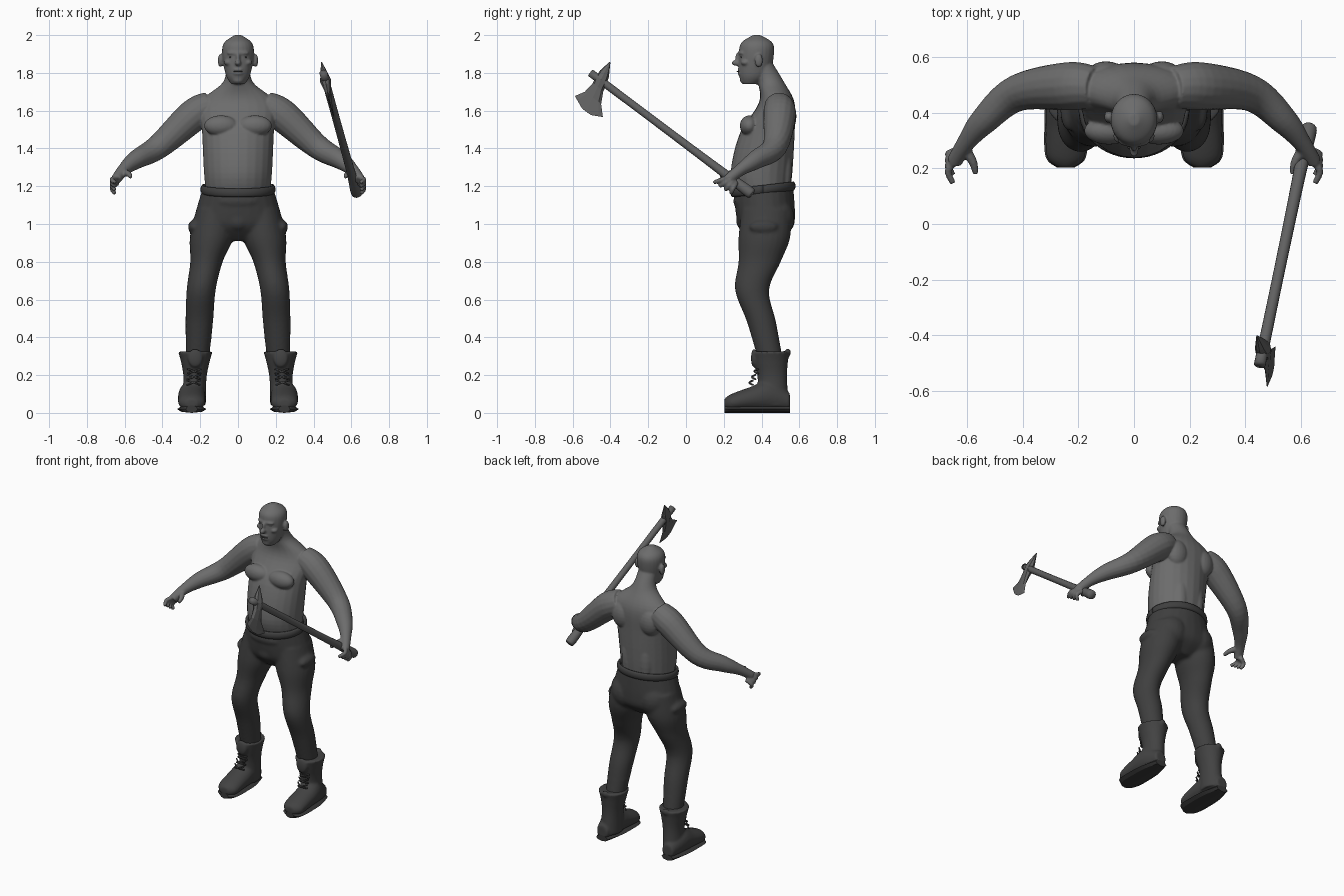
import bpy, bmesh
from math import cos, sin, pi
from mathutils import Vector, Matrix

default_cube = bpy.data.objects.get("Cube")
if default_cube:
    bpy.data.objects.remove(default_cube)

RIGHTWARD, UPWARD = Vector((1, 0, 0)), Vector((0, 0, 1))


def make_material(name, grey):
    material = bpy.data.materials.new(name)
    material.use_nodes = True
    colour = (grey, grey, grey, 1)
    material.diffuse_color = colour
    material.node_tree.nodes["Principled BSDF"].inputs["Base Color"].default_value = colour
    return material


skin = make_material("skin", .15)
dark_skin = make_material("dark skin", .05)
cloth = make_material("trouser cloth", .05)
leather = make_material("boot leather", .055)
rubber = make_material("sole rubber", .04)
wood = make_material("handle wood", .12)
steel = make_material("axe steel", .12)


def smooth_rows(rows, steps=6):
    """Insert rows along a smooth curve through the given rows."""
    rows = [Vector(row) for row in rows]
    result = []
    for i, (start, end) in enumerate(zip(rows, rows[1:])):
        before, after = rows[max(i - 1, 0)], rows[min(i + 2, len(rows) - 1)]
        leave, arrive = (end - before) / 2, (after - start) / 2
        for step in range(steps):
            t = step / steps
            ease = t * t * (3 - 2 * t)
            result.append(start.lerp(end, ease) + leave * t * (1 - t) ** 2 - arrive * t * t * (1 - t))
    return result + [rows[-1]]


def loft(part, sections, sides=24):
    """Skin elliptical rings, each given as centre and two half axes."""
    angles = [2 * pi * side / sides for side in range(sides)]
    rings = [[part.verts.new(centre + across * cos(angle) + along * sin(angle)) for angle in angles]
             for centre, across, along in sections]
    for lower, upper in zip(rings, rings[1:]):
        for side in range(sides):
            part.faces.new((lower[side - 1], lower[side], upper[side], upper[side - 1]))
    part.faces.new(rings[0])
    part.faces.new(rings[-1])


def stack(part, rows, mirror=1):
    """Level rings with rows of x, y, z, half width and half depth."""
    loft(part, [(Vector((mirror * x, y, z)), RIGHTWARD * width, Vector((0, depth, 0)))
                for x, y, z, width, depth in smooth_rows(rows)])


def tube(part, rows, mirror=1, sides=16):
    """Round limb with rows of x, y, z and radius."""
    rows = smooth_rows(rows)
    centres = [Vector((mirror * row[0], row[1], row[2])) for row in rows]
    sections = []
    for i, (centre, row) in enumerate(zip(centres, rows)):
        direction = centres[min(i + 1, len(rows) - 1)] - centres[max(i - 1, 0)]
        across = direction.cross(UPWARD).normalized()
        along = direction.cross(across).normalized()
        sections.append((centre, across * row[3], along * row[3]))
    loft(part, sections, sides)


def ball(part, centre, size):
    placement = Matrix.Translation(centre) @ Matrix.Diagonal((*size, 1))
    bmesh.ops.create_uvsphere(part, u_segments=20, v_segments=12, radius=1, matrix=placement)


def finish(part, name, material, voxel=None, smooth=True):
    """Make the object; a voxel size fuses its overlapping pieces."""
    bmesh.ops.recalc_face_normals(part, faces=part.faces)
    for face in part.faces:
        face.smooth = smooth
    mesh = bpy.data.meshes.new(name)
    part.to_mesh(mesh)
    part.free()
    mesh.materials.append(material)
    thing = bpy.data.objects.new(name, mesh)
    bpy.context.collection.objects.link(thing)
    if voxel:
        fuse = thing.modifiers.new("fuse", "REMESH")
        fuse.mode = "VOXEL"
        fuse.voxel_size = voxel
        fuse.use_smooth_shade = True
        relax = thing.modifiers.new("relax", "SMOOTH")
        relax.iterations = 4


# Torso and neck
body = bmesh.new()
stack(body, [(0, .41, 1.13, .165, .135), (0, .4, 1.27, .18, .163), (0, .43, 1.48, .19, .145),
             (0, .48, 1.64, .2, .095), (0, .45, 1.75, .08, .07), (0, .4, 1.85, .06, .06)])

# Head with nose, brow, lips and chin
stack(body, [(0, .34, 1.74, .035, .04), (0, .36, 1.79, .065, .08), (0, .373, 1.9, .084, .093),
             (0, .375, 1.96, .073, .082), (0, .375, 2, .018, .02)])
ball(body, centre=(0, .27, 1.853), size=(.017, .03, .016))
ball(body, centre=(0, .28, 1.88), size=(.012, .02, .03))
ball(body, centre=(0, .3, 1.905), size=(.06, .025, .014))
for lip_height in (1.797, 1.817):
    ball(body, centre=(0, .287, lip_height), size=(.028, .016, .008))
ball(body, centre=(0, .305, 1.763), size=(.03, .02, .02))

shoulder_to_palm = [(.14, .49, 1.63, .075), (.235, .495, 1.575, .087), (.42, .47, 1.41, .066),
                    (.54, .37, 1.34, .05), (.605, .29, 1.288, .033), (.645, .225, 1.237, .028)]
for mirror in (-1, 1):
    # Ears, cheeks, chest and shoulder blades
    ball(body, centre=(mirror * .093, .385, 1.865), size=(.014, .022, .036))
    ball(body, centre=(mirror * .05, .315, 1.855), size=(.025, .025, .017))
    ball(body, centre=(mirror * .09, .335, 1.52), size=(.09, .05, .055))
    ball(body, centre=(mirror * .1, .53, 1.57), size=(.075, .055, .09))
    ball(body, centre=(mirror * .06, .52, 1.3), size=(.05, .04, .16))

    # Arm, fanned fingers and thumb
    tube(body, shoulder_to_palm, mirror)
    for finger in range(4):
        spread = finger / 3
        knuckle = Vector((.635, .235, 1.25)).lerp(Vector((.635, .265, 1.22)), spread)
        fingertip = Vector((.65, .147, 1.22)).lerp(Vector((.65, .237, 1.16)), spread)
        bend = knuckle.lerp(fingertip, .5) + RIGHTWARD * .025
        tube(body, [(*knuckle, .014), (*bend, .013), (*fingertip, .011)], mirror)
    tube(body, [(.61, .275, 1.275, .02), (.58, .225, 1.265, .016), (.568, .18, 1.25, .011)], mirror)
finish(body, "upper_body", skin, voxel=.006)

# Eyes and mouth line
face_details = bmesh.new()
for mirror in (-1, 1):
    ball(face_details, centre=(mirror * .034, .297, 1.883), size=(.014, .009, .005))
ball(face_details, centre=(0, .277, 1.807), size=(.026, .01, .003))
finish(face_details, "eyes_and_mouth", dark_skin)

# Trousers: hips and sagging front
trousers = bmesh.new()
stack(trousers, [(0, .41, 1.195, .186, .158), (0, .42, 1.06, .225, .157),
                 (0, .425, .98, .235, .14), (0, .42, .91, .1, .07)])
ball(trousers, centre=(0, .3, 1.12), size=(.12, .05, .045))
ball(trousers, centre=(0, .315, 1.02), size=(.07, .05, .06))
for mirror in (-1, 1):
    # Leg, seat, pocket bulge and creases below the knee
    stack(trousers, [(.12, .425, 1.08, .1, .13), (.14, .415, .93, .115, .137),
                     (.167, .39, .8, .086, .112), (.195, .35, .65, .077, .09),
                     (.205, .4, .48, .073, .077), (.215, .45, .27, .06, .065)], mirror)
    ball(trousers, centre=(mirror * .1, .475, 1.03), size=(.105, .1, .11))
    ball(trousers, centre=(mirror * .235, .41, .985), size=(.03, .075, .035))
    for crease in range(4):
        middle = Vector((.2, .345, .61)).lerp(Vector((.207, .43, .4)), crease / 3)
        ball(trousers, centre=(mirror * middle.x, middle.y, middle.z), size=(.07, .05, .016))
finish(trousers, "trousers", cloth, voxel=.01)

# Rolled waistband that dips at the front
waistband = bmesh.new()
rings = []
for step in range(49):
    angle = 2 * pi * step / 48
    outward = Vector((cos(angle), sin(angle), 0))
    centre = Vector((.187 * outward.x, .408 + .16 * outward.y, 1.183 + .018 * outward.y))
    rings.append((centre, outward * .012, UPWARD * .024))
loft(waistband, rings, sides=10)
finish(waistband, "waistband", cloth)

# Boots: flared shaft, foot, loose tongue and rear pull
foot = smooth_rows([(.203, .05, .03, .025), (.24, .055, .068, .045), (.34, .075, .073, .062),
                    (.44, .09, .068, .08), (.55, .06, .04, .045)])
for mirror, side in ((1, "left"), (-1, "right")):
    boot = bmesh.new()
    stack(boot, [(.235, .46, .04, .065, .085), (.228, .457, .18, .061, .078),
                 (.226, .45, .27, .076, .09), (.226, .45, .325, .092, .1)], mirror)
    loft(boot, [(Vector((mirror * .245, y, z)), RIGHTWARD * width, UPWARD * height)
                for y, z, width, height in foot])
    ball(boot, centre=(mirror * .226, .36, .29), size=(.04, .016, .05))
    ball(boot, centre=(mirror * .226, .54, .32), size=(.02, .016, .022))
    finish(boot, side + "_boot", leather, voxel=.008)

    # Sole follows the outline of the foot
    sole = bmesh.new()
    loft(sole, [(Vector((mirror * .245, y, .02)), RIGHTWARD * width * 1.06, UPWARD * .02)
                for y, z, width, height in foot], sides=8)
    finish(sole, side + "_sole", rubber, smooth=False)

    # Crossed laces climbing the instep
    laces = bmesh.new()
    for row in range(4):
        middle = Vector((.236, .335, .16)).lerp(Vector((.23, .375, .25)), row / 3)
        for slant in (-1, 1):
            reach = Vector((slant * .035, 0, .012))
            back = Vector((0, .02, 0))
            path = [middle - reach + back, middle, middle + reach + back]
            tube(laces, [(*point, .005) for point in path], mirror, sides=6)
    finish(laces, side + "_laces", leather)

# Axe handle with swollen butt
handle = bmesh.new()
butt, handle_end = Vector((.63, .35, 1.158)), Vector((.452, -.505, 1.8))
swelling = [(0, .024), (.03, .03), (.2, .023), (.6, .02), (1, .021)]
tube(handle, [(*butt.lerp(handle_end, place), radius) for place, radius in swelling])
finish(handle, "axe_handle", wood)

# Axe head: rear spike, eye and flared blade, leaning back along the handle
axe_head = bmesh.new()
along = (handle_end - butt).normalized()
flat = along.cross(Vector((.17, -.55, -.81))).normalized()
bladeward = flat.cross(along) - along * .23
middle = butt.lerp(handle_end, .935)
reach_width_thickness = [(-.108, .003, .003), (-.04, .03, .02), (0, .036, .03), (.04, .036, .02),
                         (.1, .055, .01), (.15, .094, .004), (.18, .03, .002)]
loft(axe_head, [(middle + bladeward * reach, along * width, flat * thickness)
                for reach, width, thickness in reach_width_thickness], sides=8)
finish(axe_head, "axe_head", steel, smooth=False)
